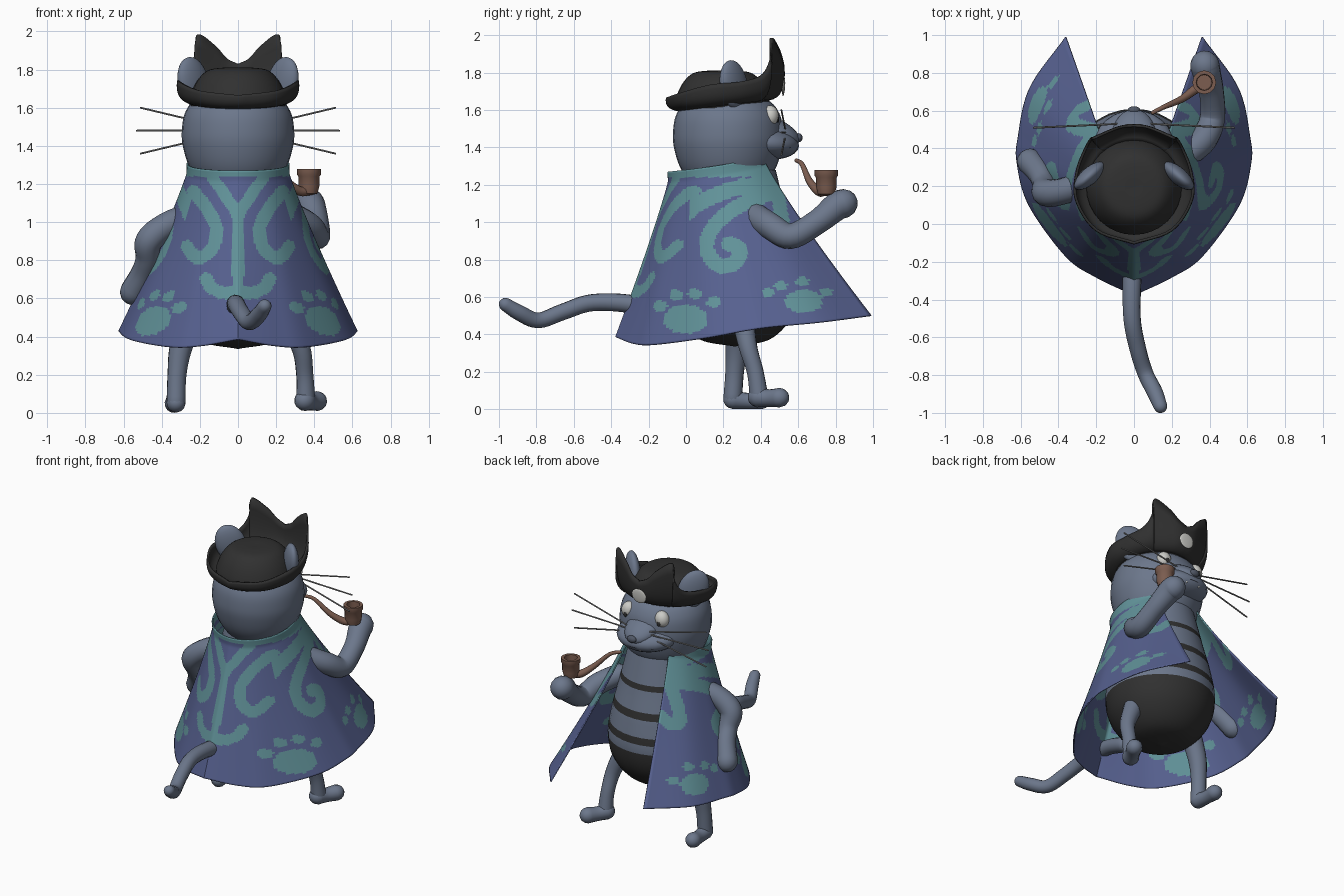
import bpy, bmesh
from math import sin, cos, pi, radians
from mathutils import Vector, Matrix, Euler

cube = bpy.data.objects.get("Cube")
if cube:
    bpy.data.objects.remove(cube)


def material(name, *rgb):
    m = bpy.data.materials.new(name)
    m.use_nodes = True
    m.diffuse_color = (*rgb, 1)
    m.node_tree.nodes["Principled BSDF"].inputs["Base Color"].default_value = (*rgb, 1)
    return m


FUR = material("blue grey fur", .15, .185, .26)
BLUE = material("cape blue", .095, .12, .28)
TEAL = material("cape teal", .12, .29, .32)
BLACK = material("soft black", .03, .03, .03)
BROWN = material("pipe brown", .2, .11, .08)
WHITE = material("eye white", .6, .6, .57)
WHISKER = material("whisker grey", .25, .25, .25)
NOSE = material("nose slate", .08, .095, .13)


def finish(name, bm, mats, rule=None, thickness=0):
    bmesh.ops.recalc_face_normals(bm, faces=bm.faces)
    if rule:
        for f in bm.faces:
            f.material_index = rule(f.calc_center_median())
    me = bpy.data.meshes.new(name)
    bm.to_mesh(me)
    bm.free()
    for m in mats:
        me.materials.append(m)
    me.shade_smooth()
    me.set_sharp_from_angle(angle=radians(50))
    ob = bpy.data.objects.new(name, me)
    bpy.context.collection.objects.link(ob)
    if thickness:
        mod = ob.modifiers.new("thickness", "SOLIDIFY")
        mod.thickness = thickness
        mod.offset = 0
    return ob


def loft(name, rows, mats, closed=True, rule=None, thickness=0):
    """Skin a grid of points; closed rows wrap round and are capped by welding."""
    bm = bmesh.new()
    grid = [[bm.verts.new(p) for p in row] for row in rows]
    for a, b in zip(grid, grid[1:]):
        n = len(a)
        for i in range(n if closed else n - 1):
            j = (i + 1) % n
            bm.faces.new((a[i], a[j], b[j], b[i]))
    bmesh.ops.remove_doubles(bm, verts=bm.verts, dist=.0004)
    return finish(name, bm, mats, rule, thickness)


def smooth(points, n=6):
    """Catmull-Rom curve through points of any dimension."""
    p = [Vector(q) for q in points]
    p = [p[0] * 2 - p[1]] + p + [p[-1] * 2 - p[-2]]
    out = []
    for a, b, c, d in zip(p, p[1:], p[2:], p[3:]):
        for k in range(n):
            t = k / n
            out.append((b * 2 + (c - a) * t + (a * 2 - b * 5 + c * 4 - d) * t ** 2
                        + (b * 3 - a - c * 3 + d) * t ** 3) / 2)
    return out + [p[-2]]


def lathe(name, profile, y, mats, x=0, rule=None, sides=32, n=5):
    pts = smooth(profile, n) if n else profile
    rows = [[(x + max(r, 0) * cos(2 * pi * i / sides), y + max(r, 0) * sin(2 * pi * i / sides), z)
             for i in range(sides)] for r, z in pts]
    return loft(name, rows, mats, rule=rule)


def tube(name, points, mat, sides=14):
    """Round-ended tube through (x, y, z, radius) points."""
    pts = [(q.to_3d(), q[3]) for q in smooth(points)]
    d0, d1 = (pts[0][0] - pts[1][0]).normalized(), (pts[-1][0] - pts[-2][0]).normalized()
    cap = [radians(a) for a in (25, 50, 70, 90)]
    start = [(pts[0][0] + d0 * pts[0][1] * sin(a), pts[0][1] * cos(a)) for a in cap]
    end = [(pts[-1][0] + d1 * pts[-1][1] * sin(a), pts[-1][1] * cos(a)) for a in cap]
    pts = start[::-1] + pts + end
    rows, side = [], d0.orthogonal()
    for i, (c, r) in enumerate(pts):
        d = (pts[min(i + 1, len(pts) - 1)][0] - pts[max(i - 1, 0)][0]).normalized()
        side = (side - d * side.dot(d)).normalized()
        up = d.cross(side)
        rows.append([c + (side * cos(2 * pi * k / sides) + up * sin(2 * pi * k / sides)) * r
                     for k in range(sides)])
    return loft(name, rows, [mat])


def ball(name, centre, radii, mat, turn=(0, 0, 0)):
    bm = bmesh.new()
    spin = Euler([radians(a) for a in turn]).to_matrix().to_4x4()
    m = Matrix.Translation(centre) @ spin @ Matrix.Diagonal((*radii, 1))
    bmesh.ops.create_uvsphere(bm, u_segments=24, v_segments=14, radius=1, matrix=m)
    return finish(name, bm, [mat])


# Body with black lower half and stripes
def stripes(c):
    return int(c.z < .665 or any(abs(c.z - s) < .024 for s in (.74, .91, 1.09)))


body = [(0, .335), (.19, .375), (.31, .5), (.35, .66), (.325, .85), (.275, 1.05), (.22, 1.28)]
lathe("body", body, .26, [FUR, BLACK], rule=stripes, n=12)

# Head and face
lathe("head", [(.18, 1.18), (.25, 1.28), (.285, 1.38), (.295, 1.47), (.275, 1.58), (.2, 1.66), (0, 1.72)],
      .225, [FUR])
ball("muzzle", (0, .42, 1.425), (.21, .185, .09), FUR, (-6, 0, 0))
ball("nose_bridge", (0, .455, 1.497), (.12, .165, .068), FUR, (-24, 0, 0))
ball("nose", (0, .603, 1.452), (.034, .02, .024), NOSE)
tube("mouth", [(-.13, .555, 1.4, .005), (0, .598, 1.398, .005), (.13, .555, 1.4, .005)], NOSE, 6)
for s, side in ((1, "left"), (-1, "right")):
    ball(side + "_eye", (s * .13, .45, 1.57), (.048, .045, .055), WHITE, (0, s * -12, 0))
    ball(side + "_pupil", (s * .13, .491, 1.55), (.013, .006, .018), BLACK)
    ball(side + "_ear", (s * .235, .255, 1.735), (.098, .045, .135), FUR, (0, s * 20, s * -41))
    ball(side + "_fang", (s * .05, .58, 1.388), (.008, .008, .016), WHITE)
    for k in (-1, 0, 1):
        tube(side + "_whisker", [(s * .09, .53, 1.48 + k * .02, .005),
                                 (s * (.53 - .02 * abs(k)), .51, 1.48 + k * .12, .005)], WHISKER, 6)

# Hat: crown, and a brim that sweeps up into a two-pointed front flap
lathe("hat_crown", [(.25, 1.61), (.25, 1.66), (.215, 1.74), (.16, 1.795), (.08, 1.81), (0, 1.81)], .195, [BLACK])
edge = smooth([(0, -.1, 1.665), (.2, -.03, 1.69), (.305, .13, 1.735), (.3, .28, 1.75), (.255, .4, 1.785),
               (.225, .45, 1.87), (.212, .455, 1.985), (.12, .495, 1.925), (.06, .515, 1.86), (0, .52, 1.83)])
brim = []
for k in range(9):
    t, row = k / 8, []
    for o in edge:
        flat = Vector((o.x, o.y - .2, 0))
        inner = flat.normalized() * .24 + Vector((0, .2, 0))
        inner.z = 1.605 + .12 * inner.y
        bend = flat * 1.04 + Vector((0, .2, inner.z + .01))
        row.append(inner * (1 - t) ** 2 + bend * 2 * t * (1 - t) + o * t * t)
    brim.append([Vector((-p.x, p.y, p.z)) for p in row[::-1]] + row[1:])
loft("hat_brim", brim, [BLACK], closed=False, thickness=.014)
ball("hat_badge", (0, .522, 1.725), (.055, .008, .05), WHITE, (-4, 0, 0))

# Cape painting: strokes are (half width, points), seen from behind or from the side
back_strokes = [
    (.03, [(0, .63), (0, .85), (0, 1.02), (.06, 1.13), (.13, 1.23)]),
    (.034, [(0, .64), (.08, .63), (.14, .66), (.165, .7)]),
    (.034, [(.23, 1.16), (.16, 1.07), (.11, .96), (.135, .86), (.21, .81), (.265, .87)])]
side_strokes = [
    (.042, [(.47, 1.21), (.26, 1.18), (.07, 1.1), (0, 1.04)]),
    (.04, [(.52, 1.17), (.31, 1.1), (.16, .99), (.11, .87), (.17, .77), (.26, .78), (.29, .85), (.23, .885)]),
    (.038, [(.44, 1.25), (.49, 1.13), (.51, 1.02), (.54, .94), (.6, .93), (.62, .98)])]
for strokes in (back_strokes, side_strokes):
    strokes[:] = [(w, smooth(pts, 4)) for w, pts in strokes]
paws = [(0, .48, .117, .078)] + [(y, z, .038, .03) for y, z in ((-.135, .55), (-.05, .61), (.05, .615), (.15, .57))]
paws += [(.63, .575, .1, .062)] + [(y, z, .035, .024) for y, z in ((.44, .62), (.505, .66), (.62, .682), (.75, .625))]


def near(p, strokes):
    for width, pts in strokes:
        for a, b in zip(pts, pts[1:]):
            d = b - a
            t = min(1, max(0, (p - a).dot(d) / d.length_squared))
            if (p - a - d * t).length < width:
                return True
    return False


def painting(c):
    if c.z > 1.24:
        return 1
    if c.y < .15 and near(Vector((abs(c.x), c.z)), back_strokes):
        return 1
    if c.y > .02 and near(Vector((c.y, c.z)), side_strokes):
        return 1
    return int(abs(c.x) > .15 and any(((c.y - y) / a) ** 2 + ((c.z - z) / b) ** 2 < 1 for y, z, a, b in paws))


# Cape: open at the face side, lofted from the collar to the hem
hem = smooth([(0, -.375, .385), (.2, -.28, .35), (.36, -.17, .345), (.555, .1, .38),
              (.617, .32, .42), (.612, .46, .44), (.55, .72, .465), (.36, .99, .5)], 13)
ROWS = 90
half = []
for i, low in enumerate(hem):
    u = i / (len(hem) - 1)
    a = u * radians(142)
    top = Vector((.25 * sin(a), .19 - .27 * cos(a), 1.27 + .09 * u ** 2))
    column = []
    for j in range(ROWS + 1):
        s = j / ROWS
        p = top.lerp(low, s ** 1.13)
        p.z = top.z + (low.z - top.z) * s
        flare = max(0, 1 - s * 16) * .016
        column.append(p + Vector((sin(a), -cos(a), 0)) * flare)
    half.append(column)
cape = [[Vector((-c[j].x, c[j].y, c[j].z)) for c in half[::-1]] + [c[j] for c in half[1:]]
        for j in range(ROWS + 1)]
loft("cape", cape, [BLUE, TEAL], closed=False, rule=painting, thickness=.008)

# Limbs and tail
tube("left_arm", [(.27, .36, 1.04, .07), (.37, .45, .98, .072), (.415, .56, .925, .068), (.41, .7, 1.0, .066),
                  (.385, .8, 1.08, .075), (.375, .84, 1.1, .078)], FUR)
tube("right_arm", [(-.25, .22, 1.03, .07), (-.37, .175, .985, .07), (-.465, .165, .905, .073),
                   (-.475, .21, .81, .062), (-.5, .27, .73, .064), (-.55, .33, .635, .07)], FUR)
tube("left_leg", [(.25, .3, .52, .065), (.33, .33, .34, .05), (.35, .37, .2, .045), (.355, .39, .07, .05)], FUR)
tube("left_foot", [(.35, .385, .065, .055), (.38, .44, .06, .047), (.415, .5, .062, .052)], FUR)
tube("right_leg", [(-.24, .27, .52, .07), (-.3, .27, .34, .06), (-.32, .26, .2, .05), (-.325, .25, .06, .05)], FUR)
tube("right_foot", [(-.325, .25, .052, .05), (-.33, .33, .045, .043), (-.335, .4, .05, .05)], FUR)
tube("tail", [(0, -.1, .5, .05), (-.01, -.28, .56, .05), (-.01, -.5, .57, .046), (.02, -.66, .52, .044),
              (.06, -.79, .475, .042), (.11, -.89, .515, .042), (.14, -.965, .56, .036)], FUR)

# Pipe
tube("pipe_stem", [(.1, .59, 1.33, .011), (.16, .62, 1.31, .013), (.25, .66, 1.22, .019),
                   (.32, .71, 1.165, .025), (.37, .74, 1.165, .025)], BROWN, 10)
lathe("pipe_bowl", [(0, 1.14), (.045, 1.15), (.055, 1.19), (.056, 1.24), (.063, 1.25), (.063, 1.28),
                    (.043, 1.28), (.04, 1.2), (0, 1.2)], .75, [BROWN], x=.372, sides=12, n=0)
